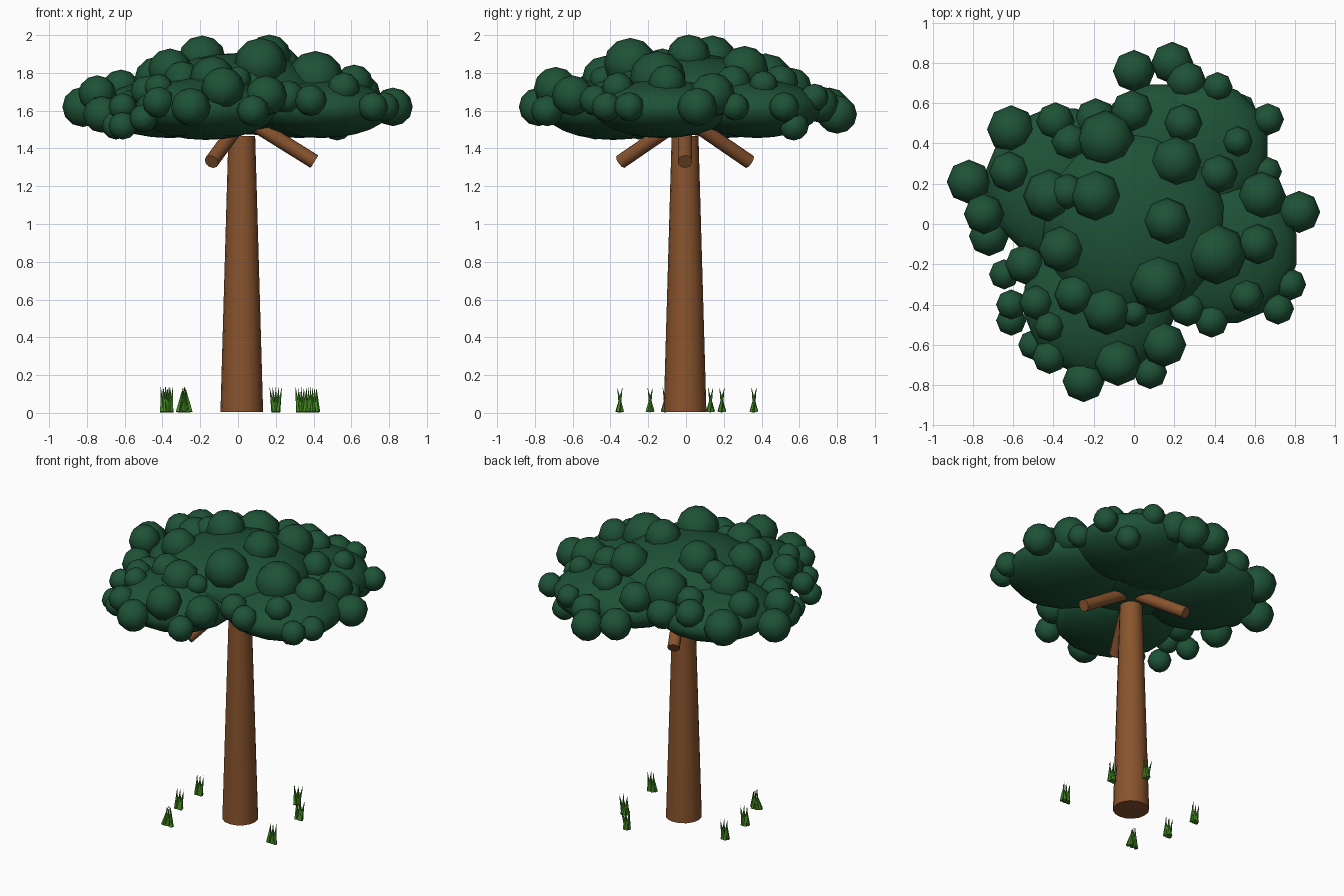
import bpy, bmesh, math
from mathutils import Vector, Matrix


def material(name, rgb):
    m = bpy.data.materials.new(name)
    m.diffuse_color = (*rgb, 1)
    return m


BARK = material("brown bark", (0.25, 0.088, 0.026))
LEAF = material("dark green leaves", (0.013, 0.085, 0.037))
GRASS = material("grass green", (0.055, 0.24, 0.015))


def finish(bm, name, mat, angle=None):
    me = bpy.data.meshes.new(name)
    bm.to_mesh(me)
    bm.free()
    me.materials.append(mat)
    ob = bpy.data.objects.new(name, me)
    bpy.context.collection.objects.link(ob)
    if angle:
        bpy.ops.object.select_all(action='DESELECT')
        ob.select_set(True)
        bpy.context.view_layer.objects.active = ob
        bpy.ops.object.shade_smooth_by_angle(angle=math.radians(angle))
    return ob


def rod(bm, a, b, r1, r2, sides):
    a, b = Vector(a), Vector(b)
    d = b - a
    rot = d.to_track_quat('Z', 'Y').to_matrix().to_4x4()
    bmesh.ops.create_cone(bm, cap_ends=True, segments=sides, radius1=r1, radius2=r2,
                          depth=d.length, matrix=Matrix.Translation((a + b) / 2) @ rot)


def ball(bm, centre, size, seg, rings, turn=0):
    mat = Matrix.Translation(centre) @ Matrix.Diagonal((*size, 1)) @ Matrix.Rotation(turn, 4, 'Z')
    bmesh.ops.create_uvsphere(bm, u_segments=seg, v_segments=rings, radius=1, matrix=mat)


# Tapered trunk
bm = bmesh.new()
rod(bm, (0.02, -0.005, 0.005), (0.02, -0.005, 1.465), 0.113, 0.071, 16)
finish(bm, "trunk", BARK, 50)

# Three branches, sloping down and outward
for i, (x, y) in enumerate([(0.405, -0.005), (-0.14, 0.335), (-0.14, -0.345)]):
    bm = bmesh.new()
    inner = Vector((0.03, -0.005, 1.54)).lerp(Vector((x, y, 1.54)), 0.1)
    rod(bm, (x, y, 1.33), inner, 0.039, 0.039, 10)
    finish(bm, f"branch_{i + 1}", BARK, 50)

# Canopy masses: x, y, z, radius, half height
MASSES = [(0, 0, 1.70, 0.465, 0.205),
          (0.44, -0.125, 1.61, 0.375, 0.155),
          (0.325, 0.375, 1.61, 0.345, 0.155),
          (0.13, 0.36, 1.62, 0.34, 0.15),
          (-0.36, 0.20, 1.61, 0.38, 0.155),
          (-0.17, -0.385, 1.61, 0.38, 0.165)]
for i, (x, y, z, r, h) in enumerate(MASSES):
    bm = bmesh.new()
    ball(bm, (x, y, z), (r, r, h), 16, 12, math.pi / 16)
    finish(bm, f"canopy_mass_{i + 1}", LEAF, 80)


def canopy_height(x, y):
    best = 1.62
    for cx, cy, cz, r, h in MASSES:
        t = ((x - cx) ** 2 + (y - cy) ** 2) / r ** 2
        if t < 1:
            best = max(best, cz + h * math.sqrt(1 - t))
    return best


# Leaf clumps resting on the masses: x, y, radius
CLUMPS = [
    (-.82, .21, .11), (-.61, .47, .12), (-.62, .26, .10),
    (-.39, .51, .095), (-.32, .41, .09), (-.19, .52, .105), (-.14, .42, .145), (-.01, .56, .105),
    (0, .76, .105), (.26, .71, .10), (.415, .68, .075), (-.33, .16, .09), (0, -.44, .07),
    (.665, .52, .08), (.245, .50, .095), (.515, .41, .075), (.21, .31, .125), (.42, .25, .095),
    (.635, .14, .12), (.66, .26, .075), (.82, .06, .105), (.165, .015, .115), (-.19, .14, .125),
    (-.42, .14, .13), (-.36, -.125, .115), (-.54, -.20, .10), (.41, -.15, .15), (.615, -.10, .10),
    (.775, -.30, .08), (.715, -.42, .08), (.56, -.36, .085), (.385, -.48, .085), (.12, -.295, .14),
    (-.135, -.43, .12), (-.295, -.35, .10), (-.25, -.78, .105),
    (-.42, -.51, .075), (-.42, -.66, .085), (-.61, -.40, .075),
    (-.485, -.39, .085), (.265, -.42, .09)]
# Clumps around the rim: x, y, radius, height
RIM = [(-.72, -.06, .10, 1.58), (.19, .80, .105, 1.58), (.525, .57, .08, 1.52),
       (.08, -.735, .085, 1.60), (-.61, -.48, .075, 1.52), (-.645, -.25, .075, 1.52),
       (-.50, -.60, .075, 1.56), (-.745, .05, .10, 1.69), (-.08, -.69, .115, 1.72),
       (.15, -.60, .11, 1.68)]
bm = bmesh.new()
for x, y, r in CLUMPS:
    ball(bm, (x, y, canopy_height(x, y)), (r, r, r * 0.97), 8, 6)
for x, y, r, z in RIM:
    ball(bm, (x, y, z), (r, r, r * 0.97), 8, 6)
finish(bm, "leaf_clumps", LEAF, 80)

# Grass tufts: x, y, spread at base, spread at tips
TUFTS = [(-.285, -.35, .032, .006), (-.37, -.11, .016, .025), (-.385, .13, .016, .024),
         (.20, .36, .010, .033), (.335, .19, .016, .03), (.395, -.19, .026, .02)]
for i, (x, y, base, tip) in enumerate(TUFTS):
    bm = bmesh.new()
    for k in range(5):
        s = (k - 2) / 2
        w = 1 if k % 2 else -1
        rod(bm, (x + base * s, y + 0.01 * w, 0.005),
            (x + tip * s, y - 0.014 * w, 0.138), 0.014, 0, 5)
    finish(bm, f"grass_tuft_{i + 1}", GRASS)
